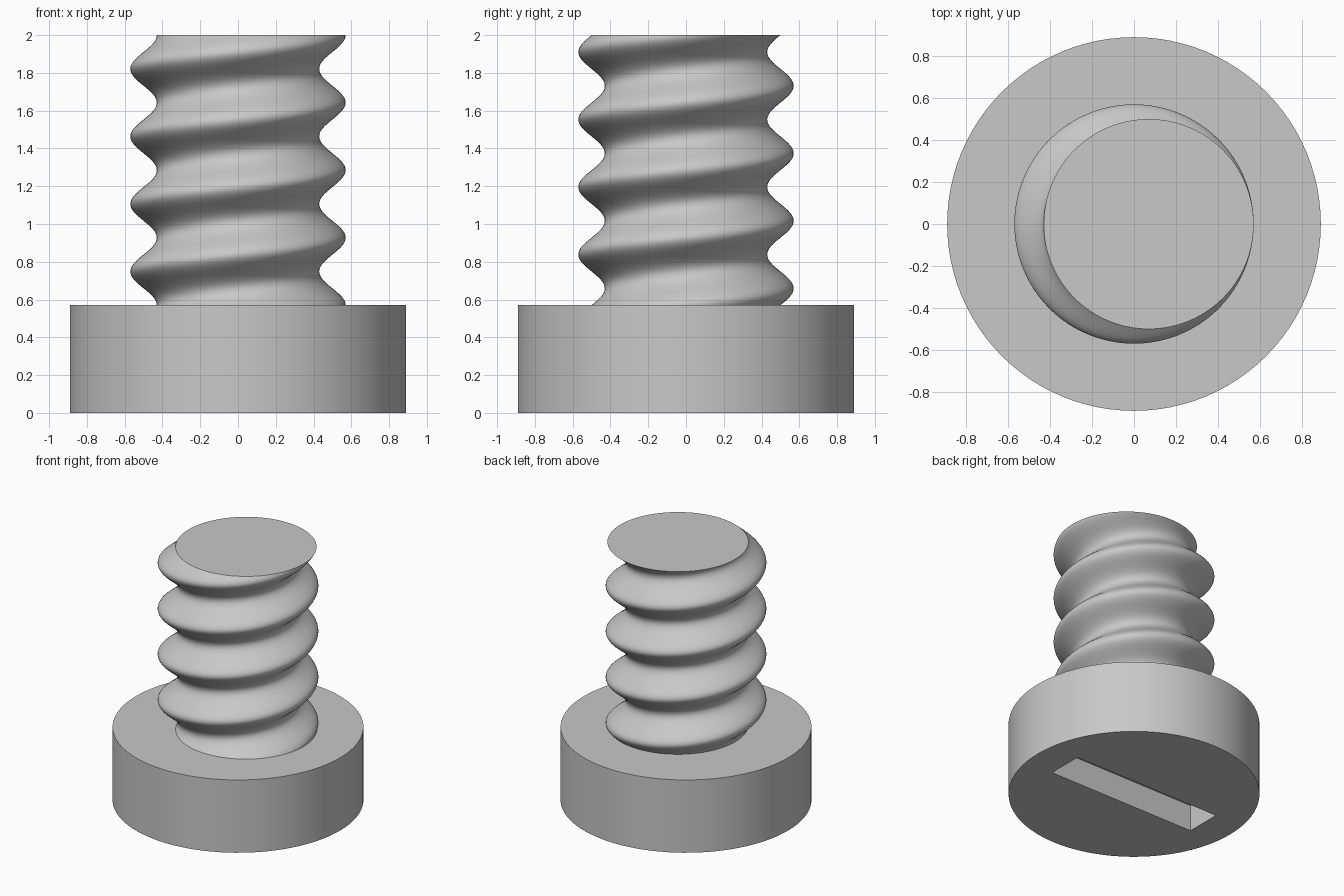
import bpy
import bmesh
from math import sin, cos, pi, radians

HEAD_R, HEAD_H = 0.89, 0.57
SHAFT_R, OFFSET, TOP, TURNS = 0.5, 0.07, 2.0, 4
SEGS, STEPS = 96, 48 * TURNS

cube = bpy.data.objects.get("Cube")
if cube:
    bpy.data.objects.remove(cube, do_unlink=True)

# Single grey metal
metal = bpy.data.materials.new("grey metal")
metal.use_nodes = True
colour = (0.58, 0.58, 0.58, 1)
metal.diffuse_color = colour
metal.node_tree.nodes["Principled BSDF"].inputs["Base Color"].default_value = colour


def activate(obj):
    bpy.ops.object.select_all(action="DESELECT")
    obj.select_set(True)
    bpy.context.view_layer.objects.active = obj


def finish(obj):
    obj.data.materials.clear()
    obj.data.materials.append(metal)
    activate(obj)
    bpy.ops.object.shade_smooth_by_angle(angle=radians(35))


# Head: a plain cylinder
bpy.ops.mesh.primitive_cylinder_add(vertices=SEGS, radius=HEAD_R, depth=HEAD_H,
                                    location=(0, 0, HEAD_H / 2))
head = bpy.context.object
head.name = "head"

# Driver slot cut into the underside
bpy.ops.mesh.primitive_cube_add(size=1)
cutter = bpy.context.object
cutter.name = "slot_cutter"
cutter.scale = (1.28, 0.28, 0.41)
cutter.hide_render = True
activate(head)
cut = head.modifiers.new("slot", "BOOLEAN")
cut.operation = "DIFFERENCE"
cut.solver = "EXACT"
cut.object = cutter
bpy.ops.object.modifier_apply(modifier=cut.name)
bpy.data.objects.remove(cutter, do_unlink=True)
finish(head)

# Threaded shaft: an off-centre circle swept upwards while it orbits the axis
bm = bmesh.new()
rings = []
for s in range(STEPS + 1):
    t = s / STEPS
    turn = 2 * pi * TURNS * t
    cx, cy = OFFSET * cos(turn), OFFSET * sin(turn)
    z = HEAD_H + (TOP - HEAD_H) * t
    rings.append([bm.verts.new((cx + SHAFT_R * cos(2 * pi * i / SEGS),
                                cy + SHAFT_R * sin(2 * pi * i / SEGS), z))
                  for i in range(SEGS)])
for low, high in zip(rings, rings[1:]):
    for i in range(SEGS):
        j = (i + 1) % SEGS
        bm.faces.new((low[i], low[j], high[j], high[i]))
bm.faces.new(rings[-1])
bm.faces.new(rings[0][::-1])
mesh = bpy.data.meshes.new("threaded_shaft")
bm.to_mesh(mesh)
bm.free()
shaft = bpy.data.objects.new("threaded_shaft", mesh)
bpy.context.collection.objects.link(shaft)
finish(shaft)
